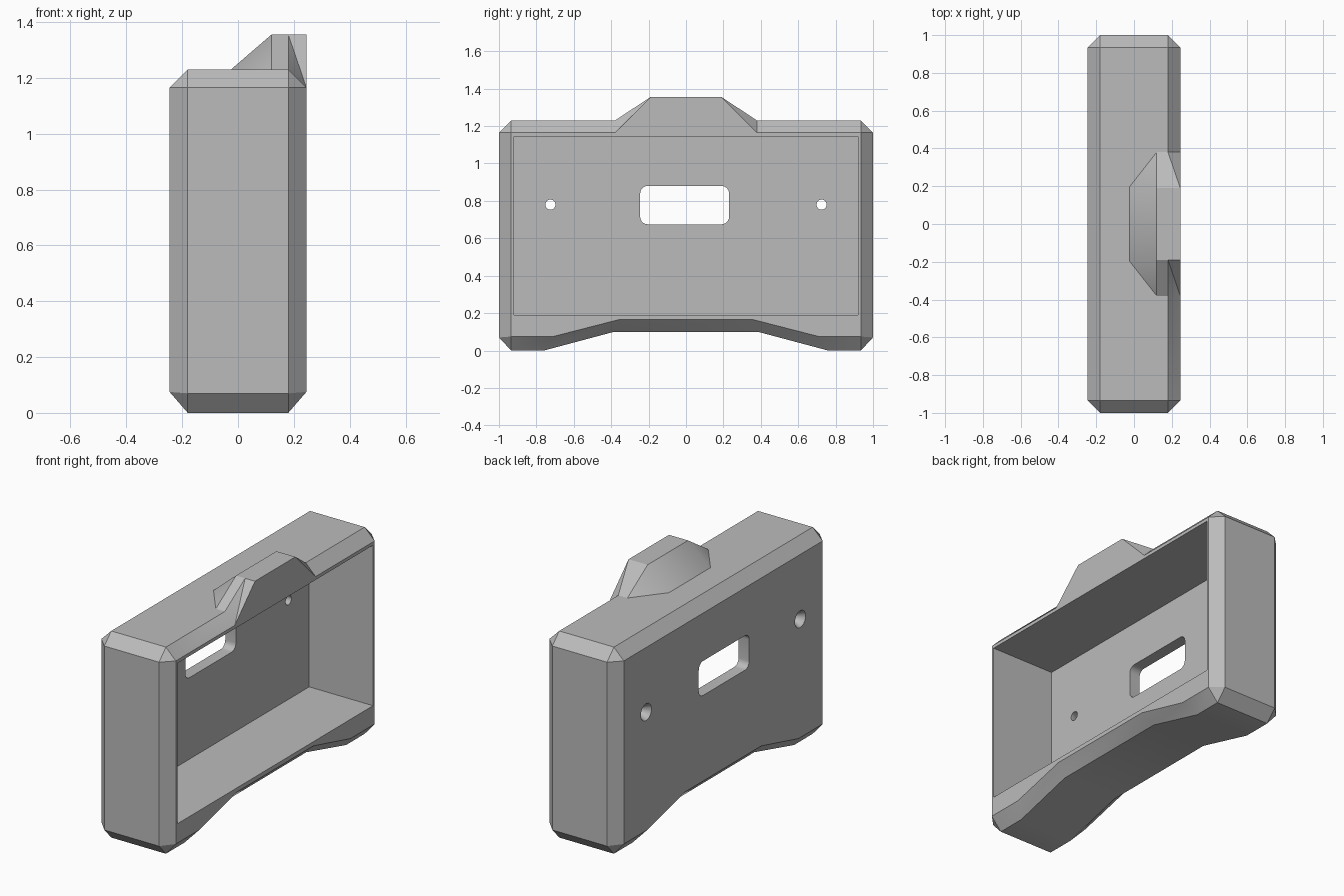
import bpy, bmesh, math
from mathutils import Matrix

cube = bpy.data.objects.get("Cube")
if cube:
    bpy.data.objects.remove(cube, do_unlink=True)

GREY = (0.5, 0.5, 0.5, 1)
mat = bpy.data.materials.new("plain grey")
mat.use_nodes = True
mat.diffuse_color = GREY
mat.node_tree.nodes["Principled BSDF"].inputs["Base Color"].default_value = GREY


def make(name, bm):
    bmesh.ops.remove_doubles(bm, verts=bm.verts, dist=1e-5)
    bmesh.ops.recalc_face_normals(bm, faces=bm.faces)
    mesh = bpy.data.meshes.new(name)
    bm.to_mesh(mesh)
    bm.free()
    mesh.materials.append(mat)
    ob = bpy.data.objects.new(name, mesh)
    bpy.context.collection.objects.link(ob)
    return ob


def box(name, lo, hi, radius=0):
    """Box between two corners, with its x-running edges optionally rounded."""
    bm = bmesh.new()
    bmesh.ops.create_cube(bm, size=1)
    for v in bm.verts:
        v.co = [(a + b) / 2 + c * (b - a) for a, b, c in zip(lo, hi, v.co)]
    if radius:
        edges = [e for e in bm.edges if abs(e.verts[0].co.x - e.verts[1].co.x) > 1e-4]
        bmesh.ops.bevel(bm, geom=edges, offset=radius, segments=6, profile=0.5,
                        affect='EDGES')
    return make(name, bm)


def combine(target, other, operation):
    mod = target.modifiers.new(operation.lower(), 'BOOLEAN')
    mod.object, mod.operation, mod.solver = other, operation, 'EXACT'
    bpy.context.view_layer.objects.active = target
    bpy.ops.object.modifier_apply(modifier=mod.name)
    bpy.data.objects.remove(other, do_unlink=True)


# Housing: arched outline lofted across x, with chamfered rims
X, RIM = 0.245, 0.18
outer = [(0.385, 0.10), (0.76, 0), (0.935, 0), (1, 0.07), (1, 1.165), (0.935, 1.23)]
inner = [(0.36, 0.165), (0.71, 0.075), (0.935, 0.075), (0.935, 0.075),
         (0.935, 1.165), (0.935, 1.165)]
bm = bmesh.new()
rings = []
for x, half in ((-X, inner), (-RIM, outer), (RIM, outer), (X, inner)):
    pts = half + [(-y, z) for y, z in reversed(half)]
    rings.append([bm.verts.new((x, y, z)) for y, z in pts])
for a, b in zip(rings, rings[1:]):
    for i in range(len(a)):
        j = (i + 1) % len(a)
        bm.faces.new((a[i], a[j], b[j], b[i]))
bm.faces.new(rings[0])
bm.faces.new(rings[-1])
housing = make("housing", bm)

# Raised hump on the top edge, flush with the open side
bm = bmesh.new()
half = {"rear": (-0.025, 0.195, 1.23), "corner": (0.12, 0.38, 1.23),
        "rim": (RIM, 0.38, 1.23), "toe": (X, 0.38, 1.165),
        "crest": (0.12, 0.19, 1.355), "mid": (RIM, 0.19, 1.355), "tip": (X, 0.19, 1.355)}
L = {k: bm.verts.new(p) for k, p in half.items()}
R = {k: bm.verts.new((x, -y, z)) for k, (x, y, z) in half.items()}
for s in (L, R):
    for keys in ("rear corner crest", "corner rim mid crest"):
        bm.faces.new([s[k] for k in keys.split()])
for s, tris in ((L, ("rim tip mid", "rim toe tip")), (R, ("rim toe mid", "toe tip mid"))):
    for keys in tris:
        bm.faces.new([s[k] for k in keys.split()])
for a, b in (("rear", "crest"), ("crest", "mid"), ("mid", "tip"), ("tip", "toe"),
             ("toe", "rim")):
    bm.faces.new((L[a], L[b], R[b], R[a]))
bm.faces.new([s[k] for s, keys in ((L, "rear corner rim"), (R, "rim corner rear"))
              for k in keys.split()])
combine(housing, make("hump", bm), 'UNION')

# Cavity open towards +x
combine(housing, box("cavity", (-0.175, -0.92, 0.19), (0.4, 0.92, 1.145)), 'DIFFERENCE')

# Rounded window through the back wall
combine(housing, box("window", (-0.4, -0.245, 0.675), (0, 0.23, 0.88), 0.04), 'DIFFERENCE')

# Countersunk screw holes
for y in (-0.725, 0.725):
    for r1, r2, x0, x1 in ((0.027, 0.027, -0.3, -0.1), (0.053, 0.027, -0.25, -0.205)):
        bm = bmesh.new()
        bmesh.ops.create_cone(bm, cap_ends=True, segments=24, radius1=r1, radius2=r2,
                              depth=x1 - x0,
                              matrix=Matrix.Translation(((x0 + x1) / 2, y, 0.78))
                              @ Matrix.Rotation(math.pi / 2, 4, 'Y'))
        combine(housing, make("screw_hole", bm), 'DIFFERENCE')

# Soft shading on shallow bends only
bpy.ops.object.select_all(action='DESELECT')
housing.select_set(True)
bpy.context.view_layer.objects.active = housing
bpy.ops.object.shade_smooth_by_angle(angle=math.radians(30))
